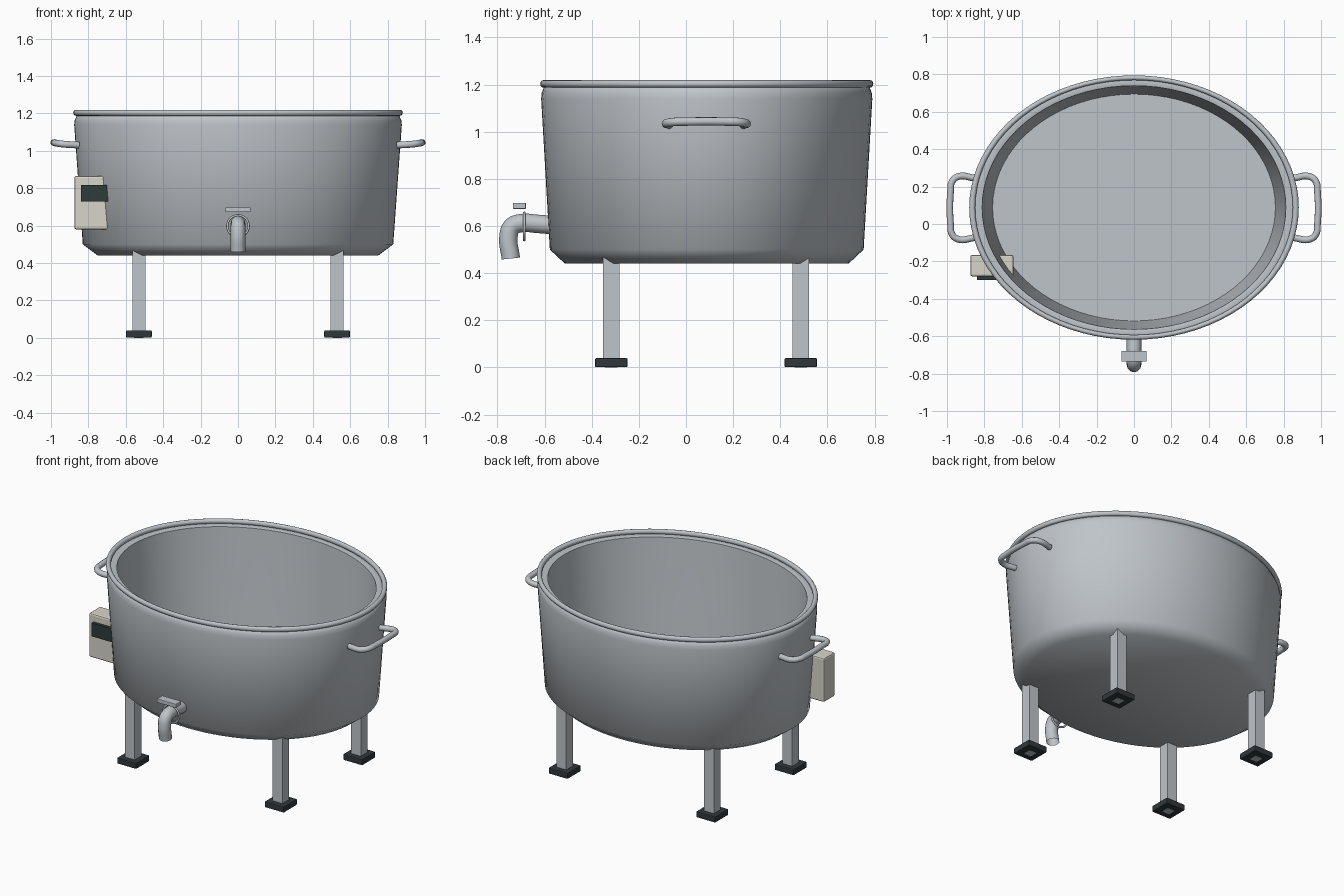
import bpy, bmesh, math
from mathutils import Matrix

old = bpy.data.objects.get("Cube")
if old:
    bpy.data.objects.remove(old, do_unlink=True)

CY = 0.088      # tub centre in y
OVAL = 0.802    # depth to width of the oval


def material(name, rgb):
    m = bpy.data.materials.new(name)
    m.use_nodes = True
    color = (*rgb, 1)
    m.diffuse_color = color
    bsdf = next(n for n in m.node_tree.nodes if n.type == "BSDF_PRINCIPLED")
    bsdf.inputs["Base Color"].default_value = color
    return m


STEEL = material("steel", (0.52, 0.555, 0.585))
RUBBER = material("dark_rubber", (0.03, 0.038, 0.042))
CREAM = material("cream_plastic", (0.69, 0.67, 0.59))
SCREEN = material("dark_screen", (0.028, 0.043, 0.042))


def add_object(name, data, mat):
    obj = bpy.data.objects.new(name, data)
    bpy.context.collection.objects.link(obj)
    data.materials.append(mat)
    return obj


def mesh_object(name, bm, mat, angle=None):
    bmesh.ops.recalc_face_normals(bm, faces=bm.faces)
    me = bpy.data.meshes.new(name)
    bm.to_mesh(me)
    bm.free()
    obj = add_object(name, me, mat)
    if angle:
        bpy.ops.object.select_all(action="DESELECT")
        obj.select_set(True)
        bpy.context.view_layer.objects.active = obj
        bpy.ops.object.shade_smooth_by_angle(angle=math.radians(angle))
    return obj


def box(name, low, high, mat, bevel=0):
    size = [b - a for a, b in zip(low, high)]
    mid = [(a + b) / 2 for a, b in zip(low, high)]
    bm = bmesh.new()
    bmesh.ops.create_cube(bm, size=1, matrix=Matrix.Translation(mid) @ Matrix.Diagonal((*size, 1)))
    if bevel:
        bmesh.ops.bevel(bm, geom=bm.edges[:], offset=bevel, segments=2,
                        profile=0.5, affect="EDGES")
    return mesh_object(name, bm, mat)


def oval_lathe(name, profile, mat, closed=False, steps=80, angle=55):
    """Turn (radius, z) points around the tub axis, squeezed to an oval."""
    bm = bmesh.new()
    verts = [bm.verts.new((r, 0, z)) for r, z in profile]
    pairs = list(zip(verts, verts[1:]))
    if closed:
        pairs.append((verts[-1], verts[0]))
    edges = [bm.edges.new(p) for p in pairs]
    bmesh.ops.spin(bm, geom=verts + edges, cent=(0, 0, 0), axis=(0, 0, 1),
                   angle=math.tau, steps=steps, use_duplicate=False)
    bmesh.ops.remove_doubles(bm, verts=bm.verts[:], dist=0.0005)
    bmesh.ops.transform(bm, verts=bm.verts[:], matrix=Matrix.Translation((0, CY, 0))
                        @ Matrix.Diagonal((1, OVAL, 1, 1)))
    return mesh_object(name, bm, mat, angle)


def tube(name, points, radius, mat, caps=True):
    cu = bpy.data.curves.new(name, "CURVE")
    cu.dimensions = "3D"
    cu.bevel_depth = radius
    cu.bevel_resolution = 4
    cu.resolution_u = 8
    cu.use_fill_caps = caps
    sp = cu.splines.new("BEZIER")
    sp.bezier_points.add(len(points) - 1)
    for bp, p in zip(sp.bezier_points, points):
        bp.co = p
        bp.handle_left_type = bp.handle_right_type = "AUTO"
    return add_object(name, cu, mat)


# Tub: outer skin, rounded shoulder, inner ledge, thick tapered inner wall and flat floor
oval_lathe("tub", [(0, 0.44), (0.75, 0.44), (0.83, 0.50), (0.876, 1.14), (0.873, 1.165),
                   (0.862, 1.188), (0.845, 1.195), (0.812, 1.188), (0.788, 0.86),
                   (0.756, 0.50), (0, 0.50)], STEEL)

# Rolled rim
ring = [(0.865 + 0.016 * math.cos(a), 1.203 + 0.016 * math.sin(a))
        for a in (math.tau * i / 12 for i in range(12))]
oval_lathe("rim", ring, STEEL, closed=True)

# Side handles
half = [(0.85, 0.159, 1.03), (0.938, 0.168, 1.036), (0.972, 0.142, 1.041), (0.981, 0.085, 1.043)]
path = half + [(x, -y, z) for x, y, z in reversed(half)]
for side, s in (("left", 1), ("right", -1)):
    tube(side + "_handle", [(s * x, CY - 0.002 + y, z) for x, y, z in path], 0.018, STEEL)

# Legs and feet, each foot with a small steel stud underneath
for side, sx in (("left", 1), ("right", -1)):
    for end, sy in (("back", 1), ("front", -1)):
        x, y = sx * 0.53, CY - 0.003 + sy * 0.402
        for part, w, z0, z1, mat, bev in (("leg", 0.035, 0.01, 0.475, STEEL, 0),
                                          ("foot", 0.069, 0.001, 0.04, RUBBER, 0.006),
                                          ("foot_stud", 0.026, 0, 0.01, STEEL, 0)):
            box(f"{end}_{side}_{part}", (x - w, y - w, z0), (x + w, y + w, z1), mat, bev)

# Control box and its screen
box("control_box", (-0.875, -0.28, 0.58), (-0.645, -0.165, 0.865), CREAM, 0.01)
box("control_screen", (-0.84, -0.3, 0.73), (-0.68, -0.27, 0.817), SCREEN)

# Drain tap: bent spout, collar ring and lever
tube("drain_spout", [(0, -0.56, 0.603), (0, -0.63, 0.609), (0, -0.70, 0.612), (0, -0.738, 0.597),
                     (0, -0.753, 0.555), (0, -0.743, 0.462)], 0.039, STEEL, caps=False)
collar = [(0.057 * math.cos(a), -0.686, 0.598 + 0.057 * math.sin(a))
          for a in (math.tau * i / 16 for i in range(16))]
tube("drain_collar", collar, 0.006, STEEL).data.splines[0].use_cyclic_u = True
box("drain_lever", (-0.068, -0.735, 0.673), (0.068, -0.679, 0.698), STEEL, 0.003)
